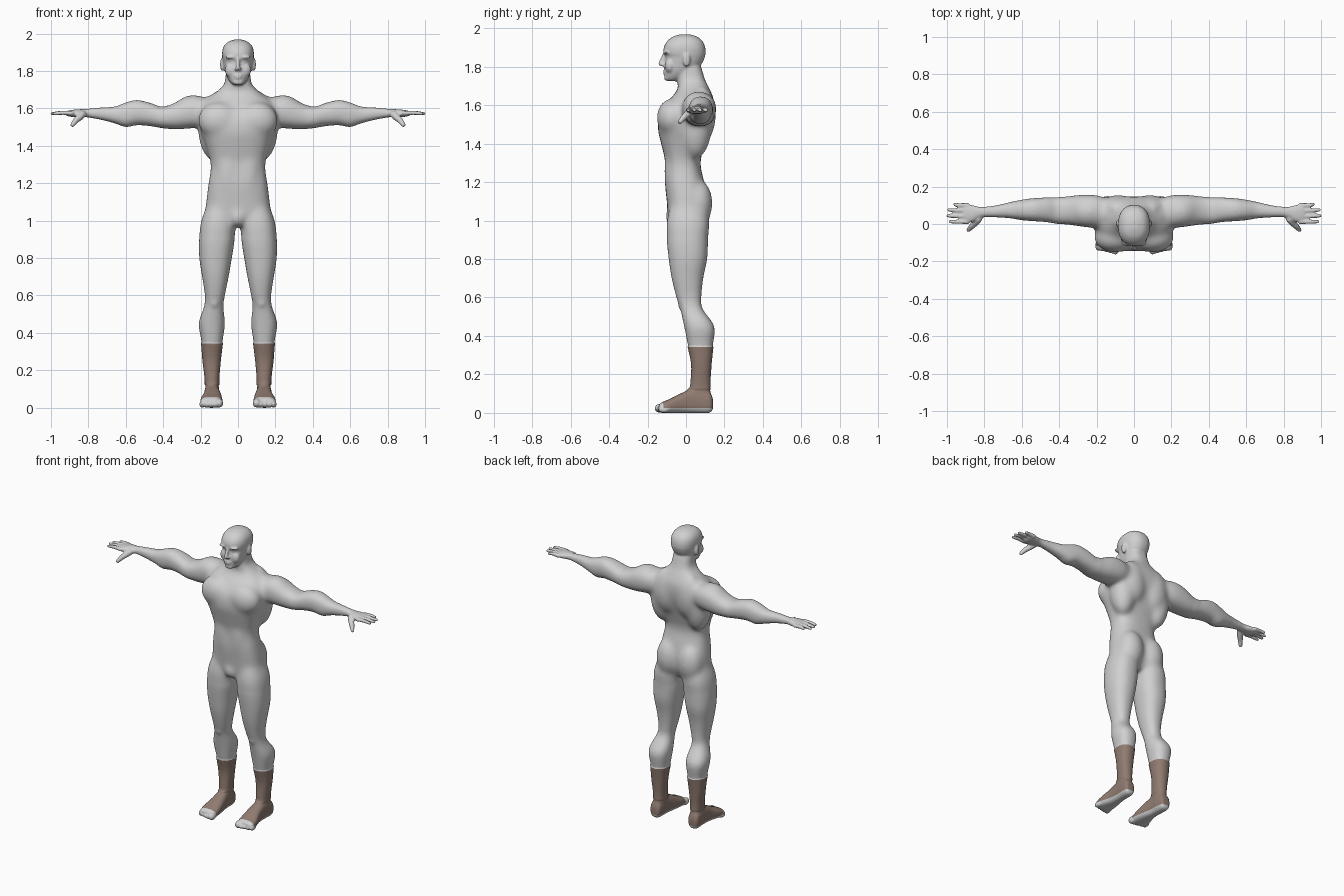
import bpy
import bmesh
import math
from mathutils import Matrix, Vector

default_cube = bpy.data.objects.get("Cube")
if default_cube:
    bpy.data.objects.remove(default_cube, do_unlink=True)

BOOT_TOP, SOLE_TOP, TOE_LINE = .343, .025, -.118


def flat_material(name, colour):
    mat = bpy.data.materials.new(name)
    mat.use_nodes = True
    mat.diffuse_color = (*colour, 1)
    mat.node_tree.nodes["Principled BSDF"].inputs["Base Color"].default_value = (*colour, 1)
    return mat


def spline(rows, steps=4):
    """Smooth curve through the rows of section sizes."""
    rows = [Vector(row) for row in rows]
    padded = [rows[0]] + rows + [rows[-1]]
    result = []
    for a, b, c, d in zip(padded, padded[1:], padded[2:], padded[3:]):
        for i in range(steps):
            t = i / steps
            result.append(b + (c - a) * (t / 2)
                          + (a * 2 - b * 5 + c * 4 - d) * (t * t / 2)
                          + (b * 3 - a - c * 3 + d) * (t ** 3 / 2))
    return result + [rows[-1]]


def loft(bm, axis, rows, power=2.3, sides=32):
    """Skin rounded sections; each row is position, then low/high bounds of both cross axes."""
    rings = []
    for pos, a0, a1, b0, b1 in spline(rows):
        ring = []
        for i in range(sides):
            angle = math.tau * i / sides
            c, s = math.cos(angle), math.sin(angle)
            a = (a0 + a1 + (a1 - a0) * math.copysign(abs(c) ** (2 / power), c)) / 2
            b = (b0 + b1 + (b1 - b0) * math.copysign(abs(s) ** (2 / power), s)) / 2
            place = {"x": (pos, a, b), "y": (a, pos, b), "z": (a, b, pos)}[axis]
            ring.append(bm.verts.new(place))
        rings.append(ring)
    for low, high in zip(rings, rings[1:]):
        for i in range(sides):
            j = (i + 1) % sides
            bm.faces.new((low[i], low[j], high[j], high[i]))
    bm.faces.new(rings[0])
    bm.faces.new(rings[-1])


def symmetric(rows):
    """Turn (position, half width, front, back) into full section bounds."""
    return [(z, -w, w, front, back) for z, w, front, back in rows]


def blob(bm, centre, radii):
    matrix = Matrix.Translation(centre) @ Matrix.Diagonal((*radii, 1))
    bmesh.ops.create_uvsphere(bm, u_segments=24, v_segments=16, radius=1, matrix=matrix)


def limb(bm, points, start, end):
    """Tapered rounded tube through the points."""
    count = len(points) - 1
    for i in range(count):
        p, q = Vector(points[i]), Vector(points[i + 1])
        r0 = start + (end - start) * i / count
        r1 = start + (end - start) * (i + 1) / count
        turn = (q - p).to_track_quat("Z", "Y").to_matrix().to_4x4()
        bmesh.ops.create_cone(bm, cap_ends=True, segments=16, radius1=r0, radius2=r1,
                              depth=(q - p).length,
                              matrix=Matrix.Translation((p + q) / 2) @ turn)
        blob(bm, p, (r0, r0, r0))
        blob(bm, q, (r1, r1, r1))


bm = bmesh.new()

# Leg
loft(bm, "z", [
    (1.12, .03, .15, -.07, .08), (1, .015, .197, -.1, .12), (.9, .018, .208, -.1, .115),
    (.8, .033, .207, -.09, .11), (.7, .05, .192, -.075, .09), (.6, .07, .177, -.05, .08),
    (.54, .078, .182, -.03, .087), (.45, .07, .21, -.01, .147), (.35, .083, .195, .01, .14),
    (.25, .095, .187, .03, .13), (.15, .103, .175, .025, .125), (.06, .1, .175, .02, .13),
    (.02, .105, .17, .03, .12)])
blob(bm, (.127, -.003, .57), (.035, .04, .05))

# Foot and toes
loft(bm, "y", [
    (.14, .12, .165, .02, .07), (.12, .105, .18, 0, .11), (.04, .1, .18, 0, .13),
    (-.02, .09, .185, 0, .105), (-.08, .083, .2, 0, .075), (-.125, .085, .2, 0, .055),
    (-.14, .1, .19, .01, .045)], power=2.6)
for i in range(5):
    size = .021 if i == 0 else .015
    blob(bm, (.1 + .023 * i, -.135 + .005 * i, size + .003), (size, .029, size + .003))

# Arm and palm
loft(bm, "x", [
    (.12, 0, .13, 1.53, 1.64), (.2, -.02, .155, 1.5, 1.665), (.28, -.015, .157, 1.49, 1.66),
    (.35, -.005, .15, 1.488, 1.625), (.41, 0, .143, 1.495, 1.61), (.47, .01, .142, 1.505, 1.63),
    (.54, .015, .138, 1.51, 1.645), (.6, .02, .13, 1.5, 1.632), (.66, .03, .118, 1.52, 1.61),
    (.74, .035, .1, 1.54, 1.605), (.82, .035, .092, 1.553, 1.597), (.86, .012, .1, 1.553, 1.595),
    (.9, .01, .105, 1.556, 1.59), (.915, .02, .1, 1.56, 1.585)])

# Fingers and thumb
for y, tip in zip((.012, .042, .072, .1), (.983, .994, .99, .958)):
    limb(bm, [(.89, y, 1.574), (.94, y, 1.577), (tip, y * 1.05, 1.572)], .013, .01)
limb(bm, [(.83, .025, 1.567), (.865, -.01, 1.538), (.885, -.032, 1.512)], .021, .012)

# Muscle masses: shoulder, chest, side, shoulder blade, buttock, belly
for centre, radii in (
        ((.24, .065, 1.59), (.1, .085, .083)),
        ((.1, -.073, 1.535), (.115, .08, .1)),
        ((.13, .05, 1.5), (.085, .085, .18)),
        ((.085, .08, 1.55), (.1, .076, .15)),
        ((.08, .062, 1.09), (.086, .077, .125)),
        ((.05, -.078, 1.26), (.06, .035, .17))):
    blob(bm, centre, radii)

# Ear, brow, eye, cheek, nostril
for centre, radii in (
        ((.084, .003, 1.835), (.012, .02, .037)),
        ((.034, -.1, 1.874), (.034, .019, .01)),
        ((.032, -.09, 1.851), (.016, .014, .009)),
        ((.036, -.083, 1.805), (.034, .026, .04)),
        ((.01, -.121, 1.81), (.009, .012, .009))):
    blob(bm, centre, radii)

# Mirror everything built so far to the other side
copies = bmesh.ops.duplicate(bm, geom=bm.verts[:] + bm.edges[:] + bm.faces[:])["geom"]
bmesh.ops.scale(bm, vec=(-1, 1, 1), verts=[g for g in copies if isinstance(g, bmesh.types.BMVert)])

# Torso and neck
loft(bm, "z", symmetric([
    (.97, .06, -.07, .07), (1.03, .165, -.09, .1), (1.1, .17, -.1, .11), (1.2, .158, -.11, .095),
    (1.3, .146, -.107, .075), (1.4, .172, -.13, .1), (1.48, .2, -.147, .125),
    (1.56, .21, -.135, .145), (1.63, .185, -.085, .145), (1.68, .125, -.045, .125),
    (1.73, .075, -.045, .1), (1.8, .063, -.05, .078), (1.84, .05, -.04, .06)]), power=2.6)
blob(bm, (0, -.065, 1.02), (.05, .043, .055))

# Head, nose, lips, chin
loft(bm, "z", symmetric([
    (1.725, .025, -.1, -.05), (1.745, .045, -.11, 0), (1.78, .064, -.113, .055),
    (1.82, .074, -.111, .085), (1.85, .08, -.107, .098), (1.87, .084, -.116, .102),
    (1.9, .085, -.115, .1), (1.93, .077, -.1, .088), (1.955, .055, -.07, .06),
    (1.968, .02, -.03, .02)]))
limb(bm, [(0, -.112, 1.865), (0, -.132, 1.815)], .009, .012)
for z, width in ((1.776, .024), (1.763, .02)):
    blob(bm, (0, -.109, z), (width, .011, .006))
blob(bm, (0, -.097, 1.742), (.03, .017, .019))

bmesh.ops.recalc_face_normals(bm, faces=bm.faces)
mesh = bpy.data.meshes.new("parts")
bm.to_mesh(mesh)
bm.free()
body = bpy.data.objects.new("body", mesh)
bpy.context.collection.objects.link(body)

# Fuse all parts into one skin
fuse = body.modifiers.new("fuse", "REMESH")
fuse.mode = "VOXEL"
fuse.voxel_size = .0055
graph = bpy.context.evaluated_depsgraph_get()
skin = bpy.data.meshes.new_from_object(body.evaluated_get(graph))
body.modifiers.clear()
body.data = skin
bpy.data.meshes.remove(mesh)
skin.name = "body"
skin.materials.clear()
skin.materials.append(flat_material("grey skin", (.63, .63, .63)))
skin.materials.append(flat_material("brown boots", (.28, .2, .165)))

# Blend the torso strongly, the limbs less, and the face, hands and toes lightly
bm = bmesh.new()
bm.from_mesh(skin)
torso = [v for v in bm.verts if abs(v.co.x) < .38 and .9 < v.co.z < 1.69]
limbs = [v for v in bm.verts if abs(v.co.x) < .83 and .1 < v.co.z < 1.73]
for verts, passes in ((torso, 50), (limbs, 14), (bm.verts[:], 3)):
    for _ in range(passes):
        bmesh.ops.smooth_vert(bm, verts=verts, factor=.5,
                              use_axis_x=True, use_axis_y=True, use_axis_z=True)

# Cut crisp borders for the boots
for height in (BOOT_TOP, SOLE_TOP):
    faces = [f for f in bm.faces if abs(f.calc_center_median().z - height) < .05]
    edges = {e for f in faces for e in f.edges}
    verts = {v for f in faces for v in f.verts}
    bmesh.ops.bisect_plane(bm, geom=[*verts, *edges, *faces], dist=.0001,
                           plane_co=(0, 0, height), plane_no=(0, 0, 1))

# Raise the boot shaft slightly above the skin
bm.normal_update()
for v in bm.verts:
    if .12 < v.co.z < BOOT_TOP + .001:
        v.co += v.normal * .004

# Colour by height, leaving toes and soles bare
for face in bm.faces:
    face.smooth = True
    centre = face.calc_center_median()
    face.material_index = int(SOLE_TOP < centre.z < BOOT_TOP and centre.y > TOE_LINE)
bm.to_mesh(skin)
bm.free()
